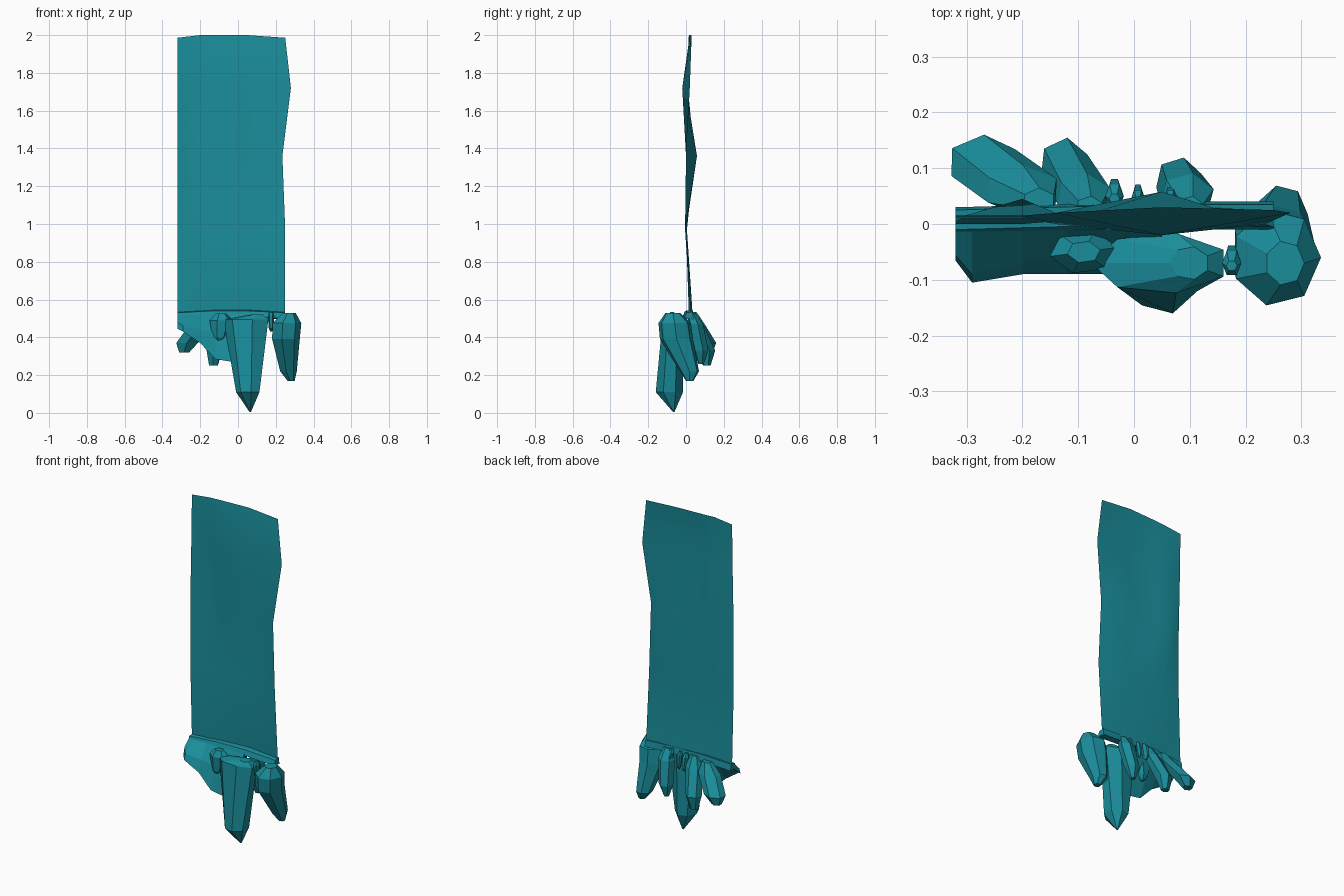
import bpy, bmesh, math

if "Cube" in bpy.data.objects:
    bpy.data.objects.remove(bpy.data.objects["Cube"])

teal = bpy.data.materials.new("teal")
teal.diffuse_color = (0.01, 0.27, 0.33, 1)
teal.use_nodes = True
teal.node_tree.nodes["Principled BSDF"].inputs["Base Color"].default_value = teal.diffuse_color


def finish(name, bm, smooth=False, closed=True):
    if closed:
        bmesh.ops.recalc_face_normals(bm, faces=bm.faces)
    for f in bm.faces:
        f.smooth = smooth
    me = bpy.data.meshes.new(name)
    bm.to_mesh(me)
    bm.free()
    me.materials.append(teal)
    ob = bpy.data.objects.new(name, me)
    bpy.context.collection.objects.link(ob)
    return ob


def loft(name, rows, wrap=False, caps=False, smooth=False):
    """Skin equal-length rows of points; wrap closes each row into a ring."""
    bm = bmesh.new()
    vs = [[bm.verts.new(p) for p in r] for r in rows]
    n = len(vs[0])
    for a, b in zip(vs, vs[1:]):
        for i in range(n if wrap else n - 1):
            j = (i + 1) % n
            bm.faces.new((a[i], b[i], b[j], a[j]))
    if caps:
        bm.faces.new(vs[0])
        bm.faces.new(vs[-1])
    return finish(name, bm, smooth, closed=wrap)


def crystal(name, sections, n=6, turn=0.0):
    """Faceted shard from (x, y, z, rx, ry) sections, top to tip."""
    rows = []
    for x, y, z, rx, ry in sections:
        angs = [turn + 2 * math.pi * i / n for i in range(n)]
        rows.append([(x + rx * math.cos(a), y + ry * math.sin(a), z) for a in angs])
    return loft(name, rows, wrap=True, caps=True)


# hanging sheet: one gently rippled surface
cols = [-0.32, -0.2, -0.14, 0.05]
sheet = [  # z, right edge x, ripple depth per column
    (2.00, 0.25, (.015, .015, .02, .03, .025)),
    (1.72, 0.28, (.01, .01, .0, -.02, .02)),
    (1.36, 0.235, (.0, .045, .02, .058, .0)),
    (0.97, 0.25, (.0, .0, .005, .0, -.005)),
    (0.52, 0.25, (.015, .015, .02, .035, .025)),
]
rows = []
for z, right, ys in sheet:
    xs = cols + [right]
    top = z == 2.0
    rows.append([(x, y, z - (0.014 if top and i in (0, 4) else 0))
                 for i, (x, y) in enumerate(zip(xs, ys))])
loft("hanging_sheet", rows, smooth=True)

# thin ledge along the bottom of the sheet
ledge = []
for x, y, z in [(-.32, .0, .515), (-.14, .005, .525), (.05, .01, .525), (.25, .01, .515)]:
    ledge.append([(x, y - .02, z - .015), (x, y - .01, z + .015),
                  (x, y + .025, z + .02), (x, y + .03, z - .02)])
loft("bottom_ledge", ledge, wrap=True, caps=True)

# flared wedge on the front left
wedge = []
for x, mid_y, mid_z, low_y, low_z in [
        (-.32, -.055, .48, -.065, .445), (-.29, -.09, .46, -.105, .43),
        (-.2, -.07, .44, -.09, .37), (-.12, -.06, .42, -.09, .285),
        (-.03, -.06, .42, -.09, .27), (.05, -.06, .42, -.09, .28)]:
    wedge.append([(x, -.012, .52), (x, mid_y, mid_z), (x, low_y, low_z), (x, .0, .5)])
loft("front_wedge", wedge, wrap=True, caps=True)

# large shards
crystal("front_crystal", [
    (.10, -.07, .52, .035, .03), (.048, -.07, .495, .125, .055),
    (.055, -.088, .11, .065, .074), (.065, -.065, .005, .004, .004)], 7, math.pi)
crystal("right_crystal", [
    (.27, -.07, .53, .035, .04), (.255, -.06, .475, .08, .088),
    (.25, -.05, .39, .077, .09), (.265, .018, .22, .046, .052),
    (.28, .02, .17, .02, .02)], 7)
crystal("back_left_crystal", [
    (-.17, .04, .52, .03, .025), (-.2, .06, .46, .07, .045),
    (-.27, .11, .37, .065, .05), (-.285, .115, .32, .03, .025)], 6, .5)
crystal("back_middle_crystal", [
    (-.08, .03, .53, .025, .02), (-.09, .05, .47, .05, .04),
    (-.125, .105, .33, .045, .05), (-.13, .11, .25, .025, .02)], 6, .4)
crystal("back_right_crystal", [
    (.10, .03, .53, .025, .02), (.095, .05, .47, .05, .042),
    (.08, .078, .33, .042, .042), (.075, .08, .26, .015, .015)], 6, .3)
crystal("front_left_crystal", [
    (-.09, -.05, .525, .03, .02), (-.09, -.05, .49, .062, .04),
    (-.1, -.05, .40, .035, .03), (-.1, -.05, .37, .01, .01)], 6, .2)

# small shards along the ledge
for i, (x, y, s) in enumerate([(-.035, .06, .024), (.007, .055, .018),
                               (.065, .055, .018), (.175, -.06, .025)]):
    crystal(f"small_crystal_{i + 1}", [
        (x, y - .015, .535, s * .4, s * .4), (x, y - .01, .515, s * .7, s),
        (x, y, .45, s * .5, s), (x, y, .43, s * .2, s * .2)], 6)
